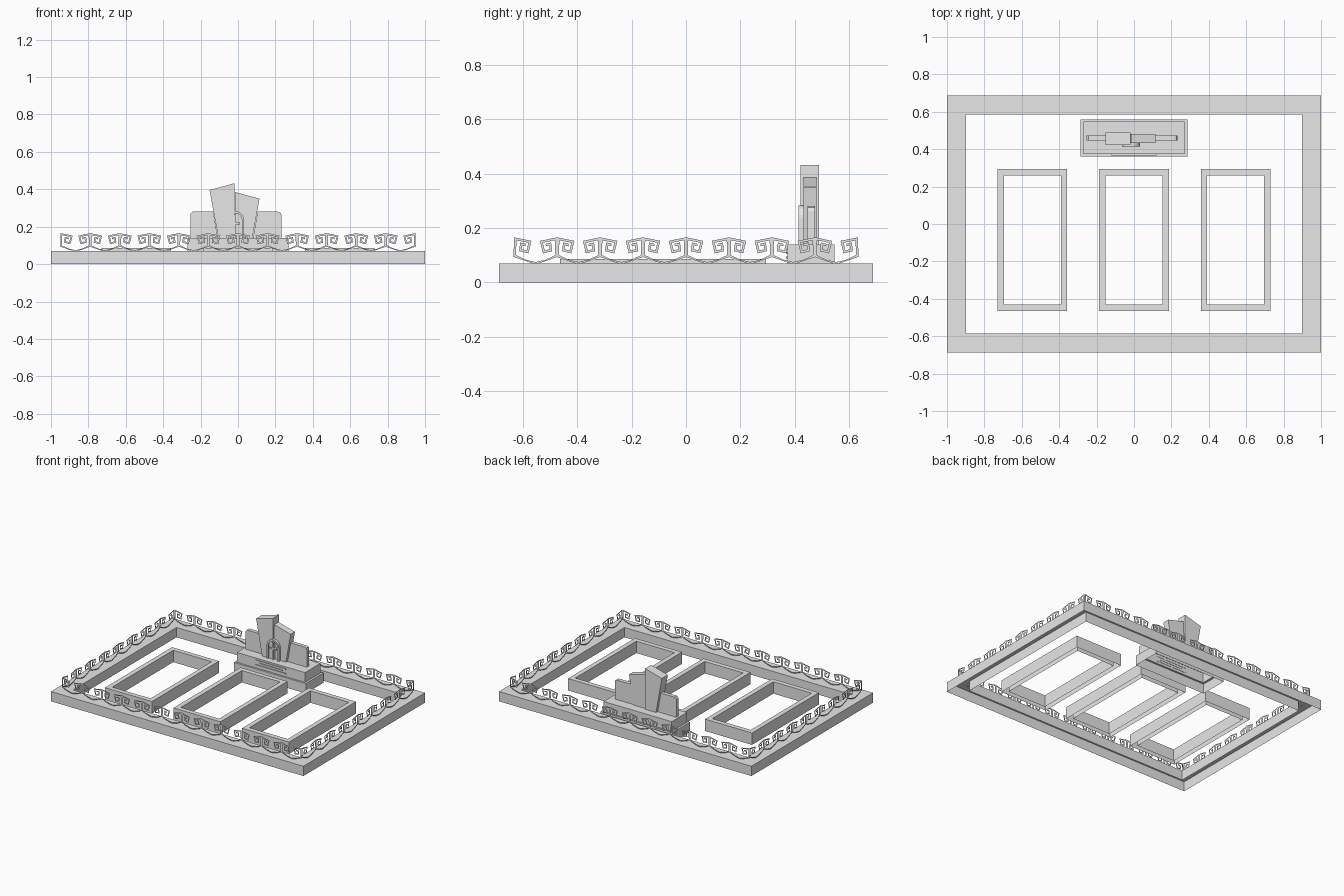
import bpy, bmesh, math
from mathutils import Vector

if "Cube" in bpy.data.objects:
    bpy.data.objects.remove(bpy.data.objects["Cube"], do_unlink=True)

stone = bpy.data.materials.new("grey_stone")
stone.use_nodes = True
GREY = (0.8, 0.8, 0.8, 1)
stone.diffuse_color = GREY
stone.node_tree.nodes["Principled BSDF"].inputs["Base Color"].default_value = GREY


def finish(name, bm):
    mesh = bpy.data.meshes.new(name)
    bm.to_mesh(mesh)
    bm.free()
    mesh.materials.append(stone)
    ob = bpy.data.objects.new(name, mesh)
    bpy.context.collection.objects.link(ob)
    return ob


def rect_rings(name, centre, rings, cap=False):
    """Join rectangular rings (half width, half depth, height) into an open-bottomed shell."""
    bm = bmesh.new()
    cx, cy = centre
    loops = [[bm.verts.new((cx + sx * w, cy + sy * d, z))
              for sx, sy in ((-1, -1), (1, -1), (1, 1), (-1, 1))] for w, d, z in rings]
    for a, b in zip(loops, loops[1:]):
        for i in range(4):
            j = (i + 1) % 4
            bm.faces.new((a[i], a[j], b[j], b[i]))
    if cap:
        bm.faces.new(loops[-1])
    return finish(name, bm)


def curb(name, centre, w, d, wall, h):
    return rect_rings(name, centre, [(w, d, 0), (w, d, h),
                                     (w - wall, d - wall, h), (w - wall, d - wall, 0)])


def slab(name, outline, y0, y1):
    """Extrude an x-z outline from y0 to y1."""
    bm = bmesh.new()
    face = bm.faces.new([bm.verts.new((x, y0, z)) for x, z in outline])
    out = bmesh.ops.extrude_face_region(bm, geom=[face])
    moved = [v for v in out["geom"] if isinstance(v, bmesh.types.BMVert)]
    bmesh.ops.translate(bm, verts=moved, vec=(0, y1 - y0, 0))
    bmesh.ops.recalc_face_normals(bm, faces=bm.faces)
    return finish(name, bm)


def block(name, x0, x1, y0, y1, z0, z1):
    return slab(name, [(x0, z0), (x1, z0), (x1, z1), (x0, z1)], y0, y1)


# Outer curb and three bed curbs
curb("outer_curb", (0, 0), 1.0, 0.688, 0.103, 0.07)
for x, side in ((-0.543, "right"), (0, "middle"), (0.543, "left")):
    curb(side + "_bed_curb", (x, -0.085), 0.186, 0.379, 0.034, 0.085)

# Stepped plinth
rect_rings("plinth", (0, 0.46), [(0.285, 0.1, 0), (0.285, 0.1, 0.07),
                                 (0.27, 0.087, 0.07), (0.27, 0.087, 0.14)], cap=True)

# Plain raised bands on the plinth front
for z, half in ((0.125, 0.12), (0.108, 0.09), (0.091, 0.12)):
    block("plinth_band", -half, half, 0.367, 0.375, z - 0.004, z + 0.004)

# Leaning towers and side wings
slab("tall_tower", [(-0.105, 0.14), (-0.02, 0.14), (-0.02, 0.432), (-0.152, 0.396)], 0.422, 0.49)
slab("short_tower", [(-0.02, 0.14), (0.077, 0.14), (0.115, 0.35), (-0.015, 0.385)], 0.432, 0.48)
slab("right_wing", [(-0.255, 0.14), (-0.108, 0.14), (-0.132, 0.28), (-0.243, 0.28),
                    (-0.255, 0.268)], 0.447, 0.474)
slab("left_wing", [(0.08, 0.14), (0.232, 0.14), (0.232, 0.262), (0.228, 0.275),
                   (0.215, 0.28), (0.105, 0.28)], 0.447, 0.474)


# Arched niche with a cross
def arch(radius, base):
    pts = [(radius * math.cos(math.pi * i / 12), 0.235 + radius * math.sin(math.pi * i / 12))
           for i in range(13)]
    pts = [(radius, base)] + pts + [(-radius, base)]
    return [(x - 0.015, z) for x, z in pts]


slab("niche_surround", arch(0.048, 0.14) + arch(0.036, 0.14)[::-1], 0.414, 0.436)
block("cross_upright", -0.02, -0.01, 0.414, 0.434, 0.14, 0.265)
block("cross_bar", -0.04, 0.01, 0.414, 0.434, 0.213, 0.223)

# Fence: flat ribbons repeated along each side
PITCH = 0.158
SCROLL = [(0, 0.07), (-0.077, 0.097), (-0.075, 0.16), (-0.021, 0.149), (-0.03, 0.112),
          (-0.056, 0.118), (-0.053, 0.141), (-0.037, 0.137)]


def ribbon(bm, path, width, place):
    pts = [Vector(p) for p in path]
    pairs = []
    for i, p in enumerate(pts):
        dirs = []
        if i > 0:
            dirs.append((p - pts[i - 1]).normalized())
        if i < len(pts) - 1:
            dirs.append((pts[i + 1] - p).normalized())
        normals = [Vector((-d.y, d.x)) for d in dirs]
        mitre = sum(normals, Vector((0, 0))).normalized()
        offset = mitre * (width / 2 / max(0.5, mitre.dot(normals[0])))
        if i == 0:
            offset = Vector((0, width / 2))
        pairs.append([bm.verts.new(place(q)) for q in (p + offset, p - offset)])
    for a, b in zip(pairs, pairs[1:]):
        bm.faces.new((a[0], a[1], b[1], b[0]))


def fence(name, count, along_x, offset):
    bm = bmesh.new()
    for i in range(count):
        mid = (i - (count - 1) / 2) * PITCH
        for side in (1, -1):
            def place(q):
                t = mid + side * q.x
                return (t, offset, q.y) if along_x else (offset, t, q.y)
            ribbon(bm, SCROLL, 0.009, place)
    return finish(name, bm)


fence("front_fence", 12, True, -0.636)
fence("back_fence", 12, True, 0.636)
fence("right_fence", 8, False, -0.949)
fence("left_fence", 8, False, 0.949)
